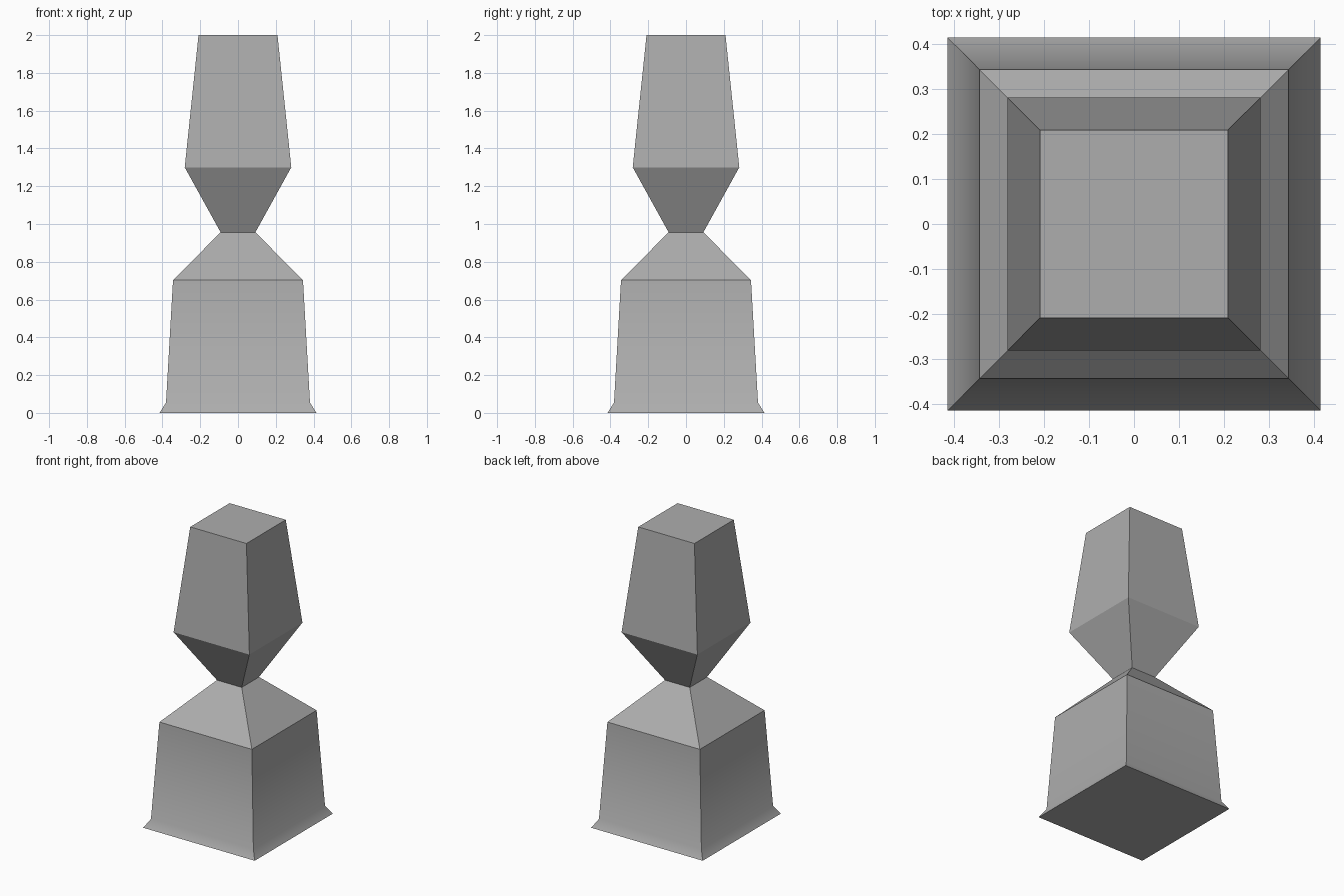
import bpy, bmesh

if "Cube" in bpy.data.objects:
    bpy.data.objects.remove(bpy.data.objects["Cube"])

# Square cross-sections from bottom to top: (half width, height)
PROFILE = [(0.415, 0.0), (0.381, 0.055), (0.344, 0.703),
           (0.092, 0.956), (0.282, 1.3), (0.209, 2.0)]


def square_loft(name, profile, smooth_bands=()):
    bm = bmesh.new()
    rings = [[bm.verts.new((sx * w, sy * w, z))
              for sx, sy in ((-1, -1), (1, -1), (1, 1), (-1, 1))]
             for w, z in profile]
    for band, (low, high) in enumerate(zip(rings, rings[1:])):
        for i in range(4):
            j = (i + 1) % 4
            face = bm.faces.new((low[i], low[j], high[j], high[i]))
            face.smooth = band in smooth_bands
    bm.faces.new(rings[0][::-1])
    bm.faces.new(rings[-1])
    # Only the ring between two smooth bands stays soft
    for e in bm.edges:
        e.smooth = any(b + 1 in smooth_bands and all(v in rings[b + 1] for v in e.verts)
                       for b in smooth_bands)
    mesh = bpy.data.meshes.new(name)
    bm.to_mesh(mesh)
    bm.free()
    obj = bpy.data.objects.new(name, mesh)
    bpy.context.collection.objects.link(obj)
    return obj


# Flared base, pinched waist and tapered top block in one closed body
post = square_loft("pinched_post", PROFILE, smooth_bands=(0, 1))

# Mid-grey surface
grey = bpy.data.materials.new("mid_grey")
grey.diffuse_color = (0.42, 0.42, 0.42, 1)
grey.use_nodes = True
grey.node_tree.nodes["Principled BSDF"].inputs["Base Color"].default_value = grey.diffuse_color
post.data.materials.append(grey)
